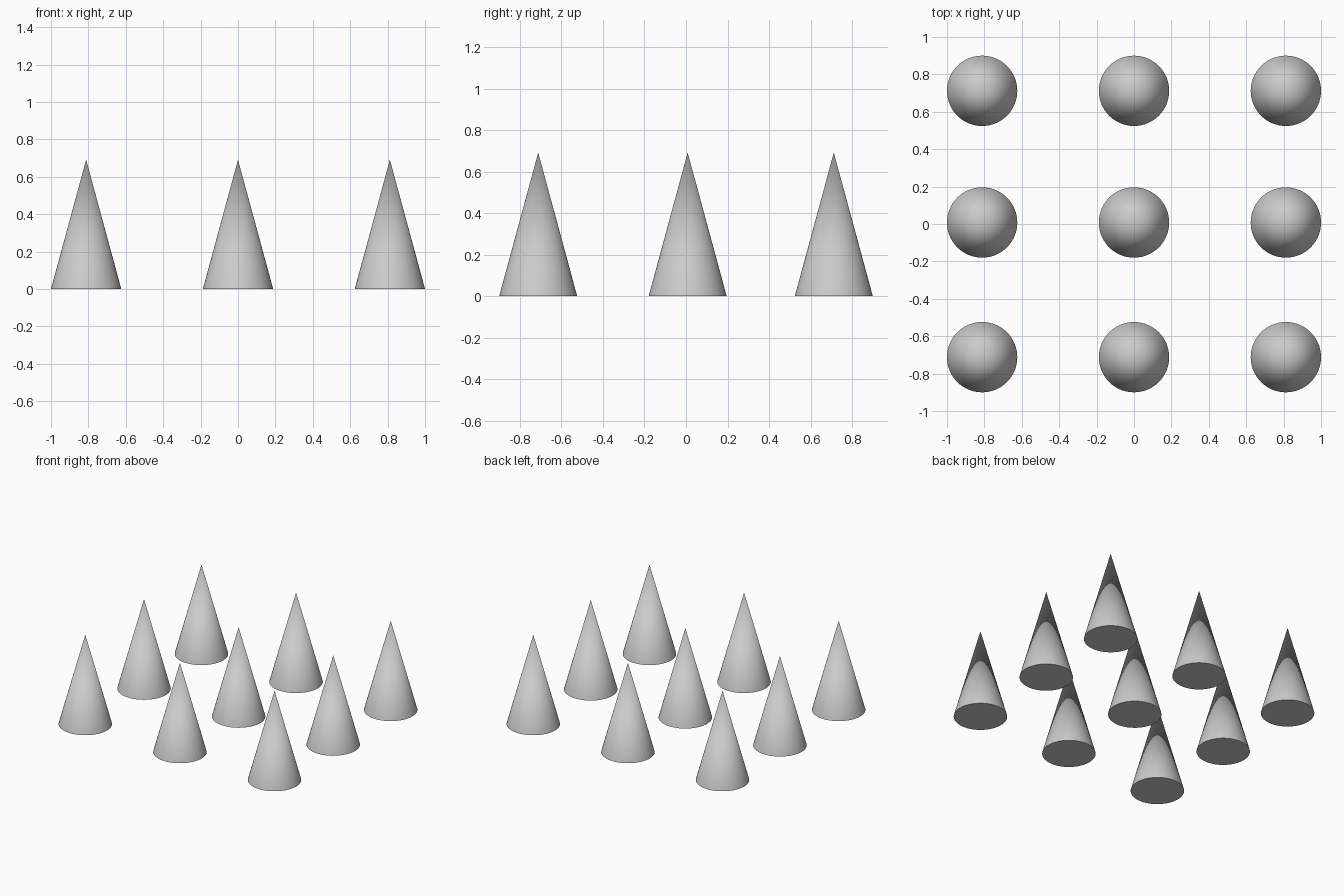
import bpy

if "Cube" in bpy.data.objects:
    bpy.data.objects.remove(bpy.data.objects["Cube"])

RADIUS, HEIGHT = 0.188, 0.692
COLUMNS = (-0.812, 0.0, 0.812)
ROWS = (-0.712, 0.008, 0.712)


def add_cone(name, x, y):
    # closed cone standing on the ground, smooth side and sharp base rim
    bpy.ops.mesh.primitive_cone_add(vertices=64, radius1=RADIUS, radius2=0,
                                    depth=HEIGHT, location=(x, y, HEIGHT / 2))
    bpy.context.object.name = name
    bpy.ops.object.shade_smooth_by_angle()


# three by three grid of cones
for r, y in zip(("front", "middle", "back"), ROWS):
    for c, x in zip(("left", "centre", "right"), COLUMNS):
        add_cone(f"cone_{r}_{c}", x, y)
